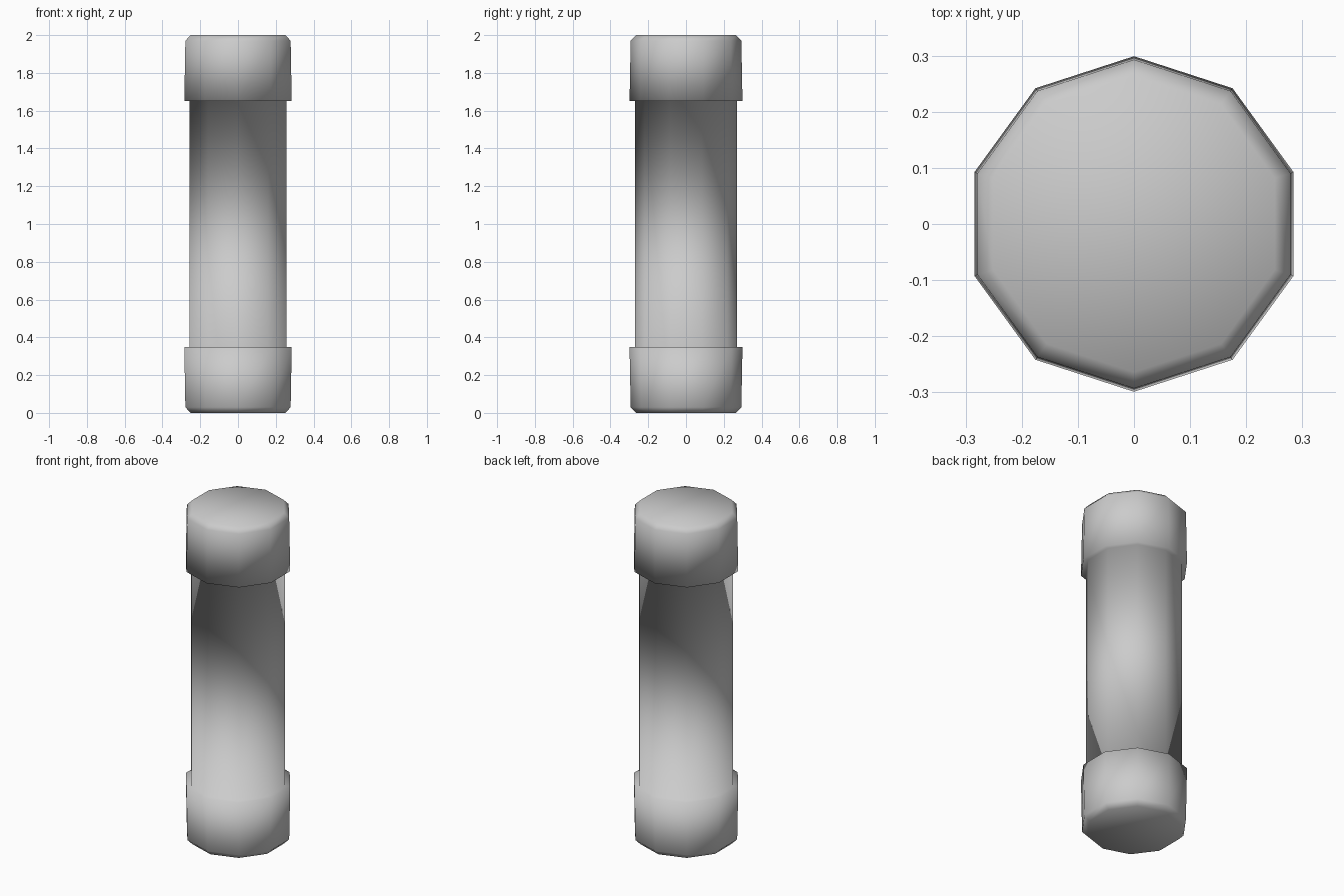
import bpy, bmesh, math

if "Cube" in bpy.data.objects:
    bpy.data.objects.remove(bpy.data.objects["Cube"])

SIDES = 10

# Lower half of the turned profile (radius, height): end bevel, cap, step, body
lower = [(0.264, 0.0), (0.293, 0.03), (0.299, 0.35), (0.27, 0.35)]
# Mirror it about mid height for the upper cap
profile = lower + [(r, 2.0 - z) for r, z in reversed(lower)]

bm = bmesh.new()
rings = []
for r, z in profile:
    ring = []
    for i in range(SIDES):
        a = math.pi / 2 + 2 * math.pi * i / SIDES
        ring.append(bm.verts.new((r * math.cos(a), r * math.sin(a), z)))
    rings.append(ring)

# Side faces and step ledges
for low, high in zip(rings, rings[1:]):
    for i in range(SIDES):
        j = (i + 1) % SIDES
        bm.faces.new((low[i], low[j], high[j], high[i]))

# Flat ends
bm.faces.new(rings[-1])
bm.faces.new(list(reversed(rings[0])))

# The whole surface is smooth shaded, including over the steps
for f in bm.faces:
    f.smooth = True
bm.normal_update()

mesh = bpy.data.meshes.new("capped_cylinder")
bm.to_mesh(mesh)
bm.free()
obj = bpy.data.objects.new("capped_cylinder", mesh)
bpy.context.collection.objects.link(obj)
